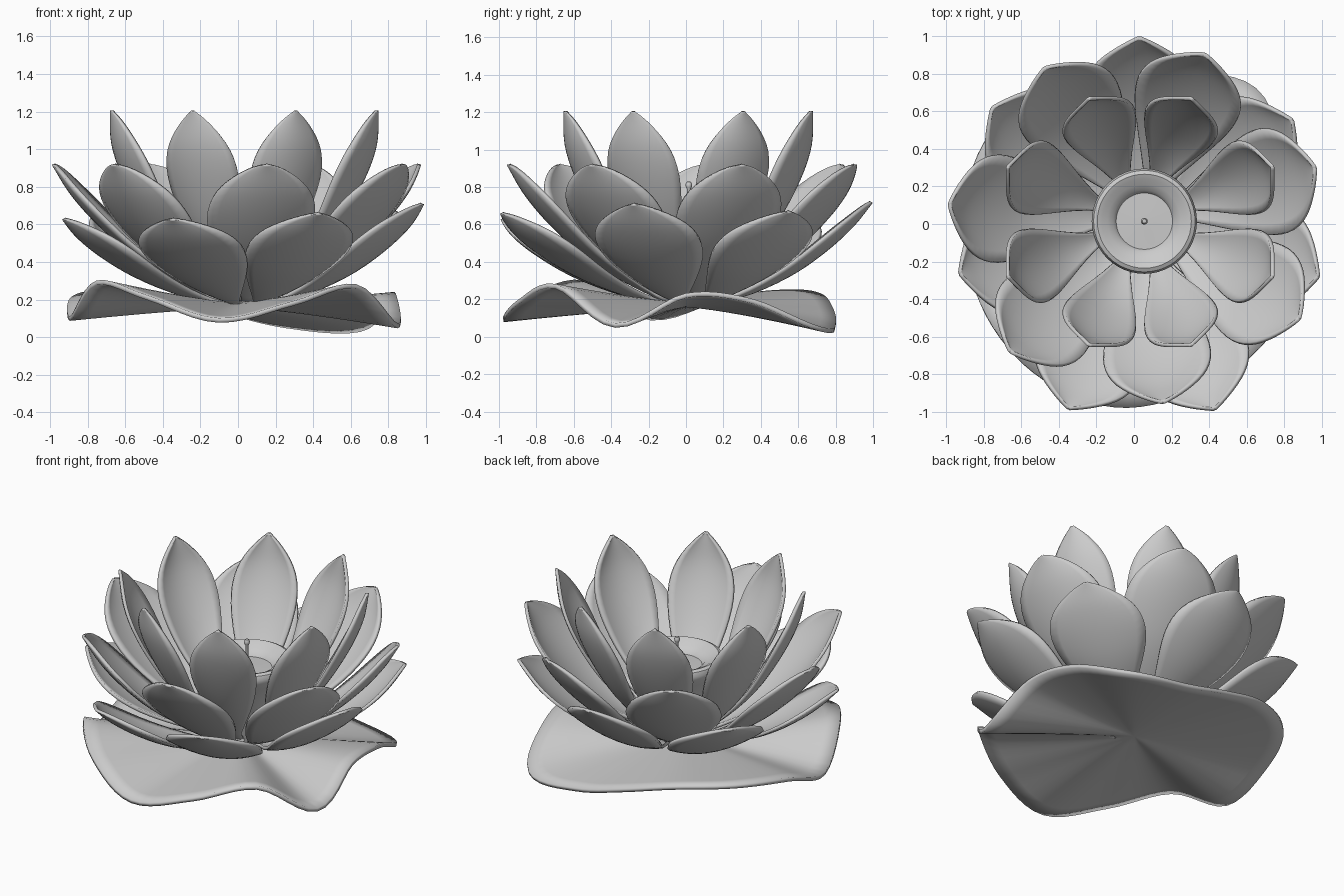
import bpy, bmesh, math
from mathutils import Vector

if "Cube" in bpy.data.objects:
    bpy.data.objects.remove(bpy.data.objects["Cube"])


def sample(pts, t):
    """Catmull-Rom through evenly spaced points, t in 0..1."""
    pts = [Vector(p) for p in pts]
    f = min(max(t, 0), 1) * (len(pts) - 1)
    i = min(int(f), len(pts) - 2)
    f -= i
    p1, p2 = pts[i], pts[i + 1]
    p0 = pts[i - 1] if i else 2 * p1 - p2
    p3 = pts[i + 2] if i + 2 < len(pts) else 2 * p2 - p1
    return 0.5 * (2 * p1 + (p2 - p0) * f + (2 * p0 - 5 * p1 + 4 * p2 - p3) * f * f
                  + (3 * p1 - p0 - 3 * p2 + p3) * f ** 3)


def make_object(name, verts, faces, thickness=0):
    me = bpy.data.meshes.new(name)
    me.from_pydata(verts, [], faces)
    bm = bmesh.new()
    bm.from_mesh(me)
    bmesh.ops.remove_doubles(bm, verts=bm.verts, dist=1e-5)
    bmesh.ops.recalc_face_normals(bm, faces=bm.faces)
    bm.to_mesh(me)
    bm.free()
    ob = bpy.data.objects.new(name, me)
    bpy.context.collection.objects.link(ob)
    if thickness:
        mod = ob.modifiers.new("thickness", 'SOLIDIFY')
        mod.thickness = thickness
        mod.offset = 0
    for p in me.polygons:
        p.use_smooth = True
    return ob


def petal(name, profile, shape, angle, centre, cup, r_scale=1.0, z_tip=None):
    """Cupped petal: (r, z) midline; shape = (half width, peak shift, bluntness)."""
    nu, nv = 10, 22
    half, shift, blunt = shape
    z0, z1 = profile[0][1], profile[-1][1]
    zs = (z_tip - z0) / (z1 - z0) if z_tip else 1
    prof = [(r * r_scale, z0 + (z - z0) * zs) for r, z in profile]
    ca, sa = math.cos(angle), math.sin(angle)
    verts, faces = [], []
    for j in range(nv + 1):
        t = 1 - (1 - j / nv) ** 1.5          # denser rows near the tip
        p = sample(prof, t)
        d = (sample(prof, t + 0.02) - sample(prof, t - 0.02)).normalized()
        w = half * max(math.sin(math.pi * t ** shift), 0) ** blunt
        w = max(w, 0.025 if t < 0.5 else 0.006)
        for i in range(nu + 1):
            u = 2 * i / nu - 1
            lift = cup * w * u * u
            r, z, s = p.x - d.y * lift, p.y + d.x * lift, w * u
            verts.append((centre[0] + r * ca - s * sa, centre[1] + r * sa + s * ca, z))
    n = nu + 1
    for j in range(nv):
        for i in range(nu):
            a = j * n + i
            faces.append((a, a + 1, a + n + 1, a + n))
    return make_object(name, verts, faces, 0.02)


C = (0.045, 0.015)

# Inner ring: eight upright petals
inner = [(0.10, 0.20), (0.29, 0.36), (0.46, 0.55), (0.60, 0.78), (0.695, 1.0), (0.735, 1.205)]
for k in range(8):
    a = math.radians(22.5 + 45 * k)
    petal(f"inner_petal_{k+1}", inner, (0.2, 1.65, 0.85), a, (0.033, 0.012), 0.25,
          1 + 0.05 * math.cos(2 * a))

# Middle ring: seven broad petals (angle, reach)
middle = [(0.10, 0.18), (0.35, 0.30), (0.57, 0.44), (0.75, 0.60), (0.89, 0.76), (0.99, 0.92)]
for k, (deg, reach) in enumerate([(17, 0.98), (69, 0.96), (122, 0.97), (175, 1.03),
                                  (225, 0.99), (277, 0.98), (328.5, 1.0)]):
    petal(f"middle_petal_{k+1}", middle, (0.285, 1.5, 0.68),
          math.radians(deg), (0.035, 0.015), 0.2, reach)

# Outer ring: seven low petals (angle, reach, tip height)
outer = [(0.10, 0.17), (0.34, 0.23), (0.56, 0.32), (0.74, 0.43), (0.89, 0.55), (1.0, 0.67)]
for k, (deg, reach, zt) in enumerate([(91, 0.975, 0.72), (143, 1.0, 0.66), (196, 1.01, 0.63),
                                      (248.5, 1.07, 0.63), (291, 1.07, 0.66),
                                      (342.5, 0.98, 0.71), (34, 0.96, 0.67)]):
    petal(f"outer_petal_{k+1}", outer, (0.29, 1.45, 0.8),
          math.radians(deg), C, 0.2, reach, zt)

# Wavy leaf pad: rim (radius, height) every 24 degrees from -24 degrees
rim = [(0.93, 0.06), (0.84, 0.22), (0.87, 0.19), (0.97, 0.04), (0.84, 0.06), (0.79, 0.14),
       (0.83, 0.22), (0.90, 0.24), (0.91, 0.20), (0.91, 0.10), (0.93, 0.29), (0.96, 0.21),
       (0.98, 0.09), (0.95, 0.18), (0.94, 0.27)]
M = len(rim)
loop = [rim[-1]] + rim + rim[:2]
NA, NR = 90, 10
verts, faces = [(0, 0, 0.17)], []
for j in range(1, NR + 1):
    f = j / NR
    for i in range(NA):
        p = sample(loop, (1 + M * i / NA) / (len(loop) - 1))
        a = math.radians(-24) + 2 * math.pi * i / NA
        verts.append((p.x * f * math.cos(a), p.x * f * math.sin(a),
                      0.17 + (p.y - 0.17) * f ** 1.3))
for i in range(NA):
    faces.append((0, 1 + i, 1 + (i + 1) % NA))
    for j in range(NR - 1):
        a, b = 1 + j * NA + i, 1 + j * NA + (i + 1) % NA
        faces.append((a, b, b + NA, a + NA))
make_object("leaf_pad", verts, faces, 0.025)


def lathe(name, prof, seg=48):
    vs, fs = [], []
    for r, z in prof:
        for i in range(seg):
            a = 2 * math.pi * i / seg
            vs.append((0.055 + r * math.cos(a), 0.015 + r * math.sin(a), z))
    for j in range(len(prof) - 1):
        for i in range(seg):
            a, b = j * seg + i, j * seg + (i + 1) % seg
            fs.append((a, b, b + seg, a + seg))
    ob = make_object(name, vs, fs)
    bpy.context.view_layer.objects.active = ob
    ob.select_set(True)
    bpy.ops.object.shade_smooth_by_angle(angle=math.radians(40))
    ob.select_set(False)


# Seed pod with rounded rim and recessed centre, plus a thin pistil
lathe("seed_pod", [(0, 0.17), (0.09, 0.18), (0.13, 0.32), (0.19, 0.50), (0.25, 0.61), (0.275, 0.65),
                   (0.28, 0.68), (0.27, 0.705), (0.25, 0.715), (0.225, 0.705), (0.195, 0.685),
                   (0.165, 0.67), (0.15, 0.645), (0.14, 0.645), (0.05, 0.65), (0, 0.65)])
lathe("pistil", [(0, 0.64), (0.01, 0.64), (0.01, 0.79), (0.016, 0.80), (0.018, 0.815),
                 (0.011, 0.828), (0, 0.83)], 16)
